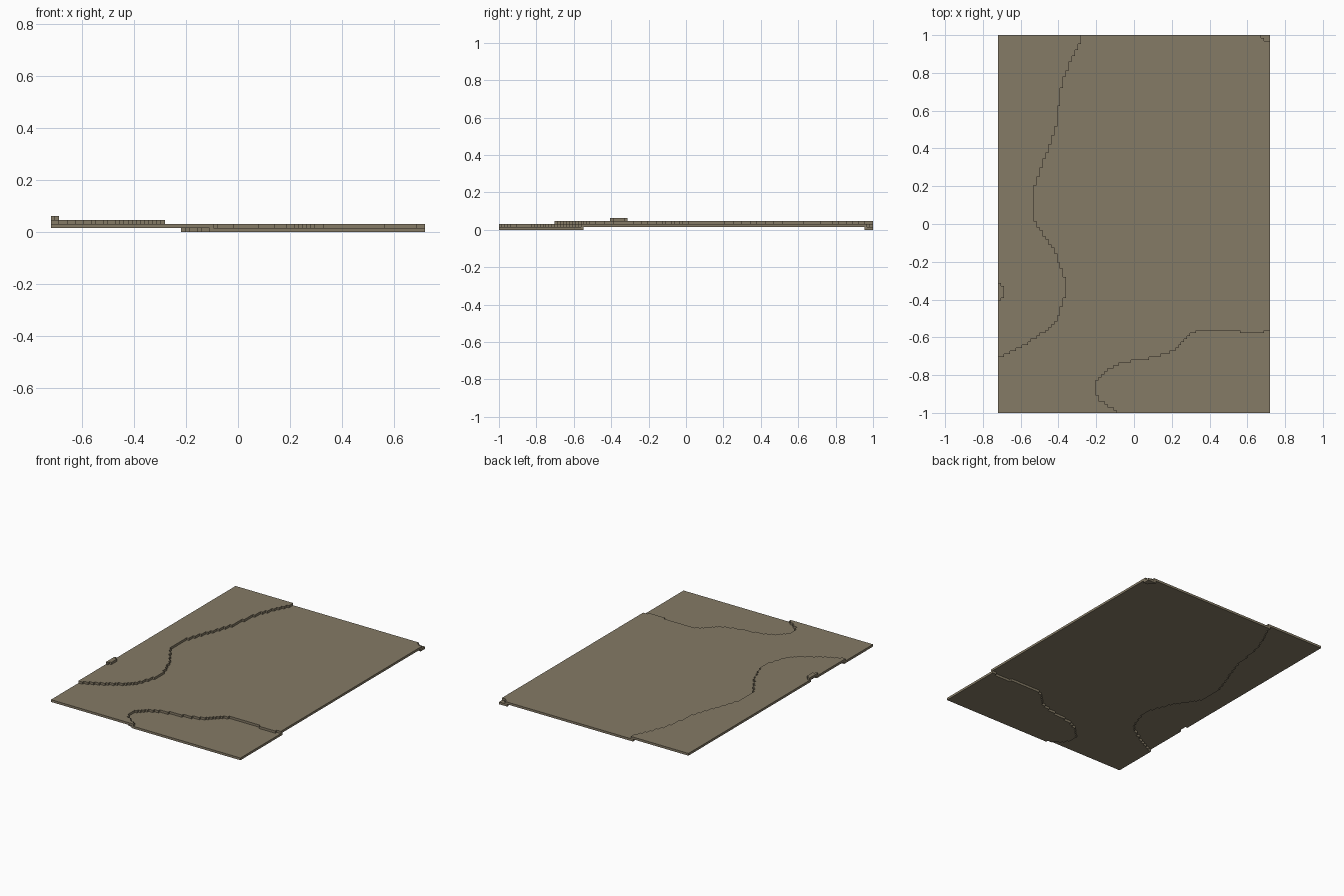
import bpy
import bmesh

cube = bpy.data.objects.get("Cube")
if cube:
    bpy.data.objects.remove(cube, do_unlink=True)

NX, NY = 92, 128          # blocks across and along
S = 2.0 / NY              # block size

earth = bpy.data.materials.new("dry_earth")
earth.use_nodes = True
COLOUR = (0.235, 0.197, 0.133, 1.0)
earth.diffuse_color = COLOUR
bsdf = earth.node_tree.nodes["Principled BSDF"]
bsdf.inputs["Base Color"].default_value = COLOUR
bsdf.inputs["Roughness"].default_value = 0.9

# Outlines of the height regions (x, y)
HIGH = [(-0.8, 1.01), (-0.27, 1.01), (-0.30, 0.93), (-0.345, 0.84), (-0.38, 0.735),
        (-0.395, 0.66), (-0.405, 0.55), (-0.45, 0.41), (-0.485, 0.32), (-0.515, 0.23),
        (-0.533, 0.16), (-0.533, 0.03), (-0.485, -0.05), (-0.42, -0.14), (-0.39, -0.22),
        (-0.362, -0.29), (-0.362, -0.37), (-0.38, -0.43), (-0.405, -0.50), (-0.435, -0.54),
        (-0.51, -0.60), (-0.61, -0.655), (-0.69, -0.695), (-0.8, -0.705)]
LOW = [(0.8, -0.563), (0.69, -0.565), (0.685, -0.573), (0.56, -0.573), (0.555, -0.563),
       (0.35, -0.563), (0.31, -0.58), (0.26, -0.625), (0.20, -0.675), (0.09, -0.71),
       (-0.06, -0.735), (-0.14, -0.77), (-0.19, -0.82), (-0.205, -0.86), (-0.205, -0.885),
       (-0.18, -0.93), (-0.12, -0.97), (-0.085, -1.01), (0.8, -1.01)]
CORNER = [(0.66, 1.01), (0.69, 0.97), (0.8, 0.968), (0.8, 1.01)]
KNOLL = [(-0.8, -0.31), (-0.71, -0.31), (-0.688, -0.335), (-0.688, -0.38),
         (-0.71, -0.405), (-0.8, -0.405)]


def inside(x, y, poly):
    """Even-odd test of a point against an outline."""
    hit = False
    for (x1, y1), (x2, y2) in zip(poly, poly[1:] + poly[:1]):
        if (y1 > y) != (y2 > y) and x < x1 + (y - y1) * (x2 - x1) / (y2 - y1):
            hit = not hit
    return hit


def height(i, j):
    x, y = (i + 0.5 - NX / 2) * S, (j + 0.5 - NY / 2) * S
    if inside(x, y, KNOLL):
        return 3
    if inside(x, y, HIGH):
        return 2
    if inside(x, y, LOW) or inside(x, y, CORNER):
        return 0
    return 1


# One block per column, with an extra block under each step edge
heights = {(i, j): height(i, j) for i in range(NX) for j in range(NY)}
blocks = set()
for (i, j), h in heights.items():
    around = [heights.get(n, h) for n in ((i + 1, j), (i - 1, j), (i, j + 1), (i, j - 1))]
    blocks.update((i, j, k) for k in range(min(around + [h]), h + 1) if k == h or k >= h - 1)

# Outward direction and corner offsets of the six block sides
SIDES = [((1, 0, 0), ((1, 0, 0), (1, 1, 0), (1, 1, 1), (1, 0, 1))),
         ((-1, 0, 0), ((0, 1, 0), (0, 0, 0), (0, 0, 1), (0, 1, 1))),
         ((0, 1, 0), ((1, 1, 0), (0, 1, 0), (0, 1, 1), (1, 1, 1))),
         ((0, -1, 0), ((0, 0, 0), (1, 0, 0), (1, 0, 1), (0, 0, 1))),
         ((0, 0, 1), ((0, 0, 1), (1, 0, 1), (1, 1, 1), (0, 1, 1))),
         ((0, 0, -1), ((0, 1, 0), (1, 1, 0), (1, 0, 0), (0, 0, 0)))]


def build_layer(name, level):
    """Mesh the exposed sides of every block on one level."""
    bm = bmesh.new()
    verts = {}

    def vert(p):
        if p not in verts:
            verts[p] = bm.verts.new(((p[0] - NX / 2) * S, (p[1] - NY / 2) * S, p[2] * S))
        return verts[p]

    for b in sorted(c for c in blocks if c[2] == level):
        for step, corners in SIDES:
            if tuple(a + d for a, d in zip(b, step)) not in blocks:
                bm.faces.new([vert(tuple(a + d for a, d in zip(b, c))) for c in corners])
    mesh = bpy.data.meshes.new(name)
    bm.to_mesh(mesh)
    bm.free()
    mesh.materials.append(earth)
    bpy.context.collection.objects.link(bpy.data.objects.new(name, mesh))


for level, name in enumerate(("low_ground", "middle_ground", "high_ground", "knoll")):
    build_layer(name, level)
